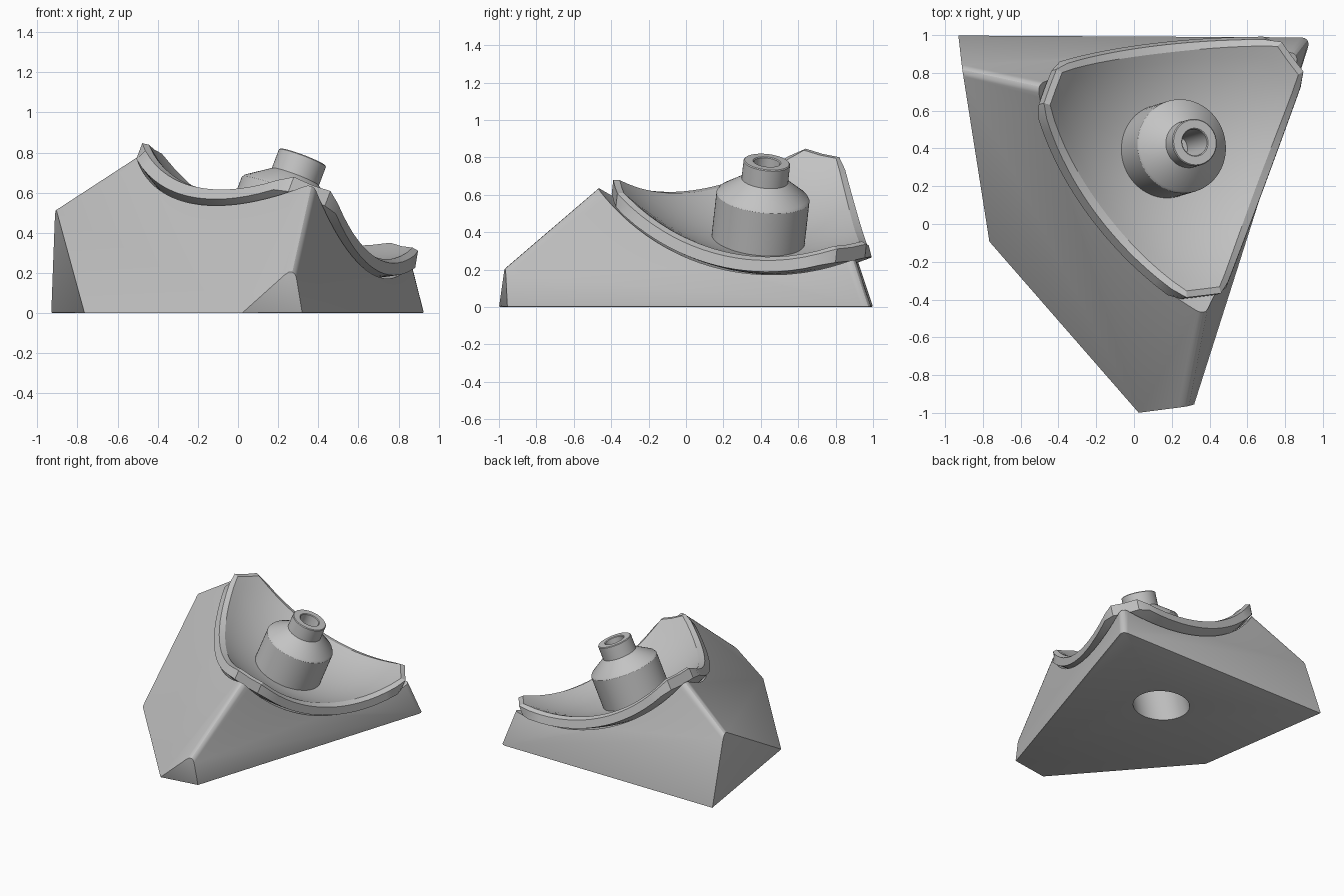
import bpy, bmesh, math
from mathutils import Vector

if "Cube" in bpy.data.objects:
    bpy.data.objects.remove(bpy.data.objects["Cube"], do_unlink=True)

grey = bpy.data.materials.new("plain_grey")
grey.use_nodes = True
grey.diffuse_color = (0.55, 0.55, 0.55, 1)
grey.node_tree.nodes["Principled BSDF"].inputs["Base Color"].default_value = (0.55, 0.55, 0.55, 1)

# Frame of the dish: origin, leaning axis (downward) and two directions across it
origin = Vector((0.48, 0.48, 1.195))
axis = Vector((-0.35, -0.105, -0.93)).normalized()
side = Vector((-0.92, 0.26, -0.325))            # toward the left corner
side = (side - axis * side.dot(axis)).normalized()
across = axis.cross(side)

RADIUS = 1.2          # inner radius of the dish
LIFT = -0.28          # position of the sphere centre along the axis
THICK = 0.085         # rim depth
sphere_centre = origin + axis * LIFT


def make_object(name, bm):
    bmesh.ops.recalc_face_normals(bm, faces=bm.faces)
    mesh = bpy.data.meshes.new(name)
    bm.to_mesh(mesh)
    bm.free()
    mesh.materials.append(grey)
    obj = bpy.data.objects.new(name, mesh)
    bpy.context.collection.objects.link(obj)
    return obj


def activate(obj):
    bpy.ops.object.select_all(action='DESELECT')
    obj.select_set(True)
    bpy.context.view_layer.objects.active = obj


def smooth(obj, angle=28):
    activate(obj)
    bpy.ops.object.shade_smooth_by_angle(angle=math.radians(angle))


def clip(bm, co, normal):
    """Remove what lies on the normal side of the plane and close the cut."""
    cut = bmesh.ops.bisect_plane(bm, geom=bm.verts[:] + bm.edges[:] + bm.faces[:], dist=1e-5,
                                 plane_co=co, plane_no=normal, clear_outer=True)
    edges = [e for e in cut["geom_cut"] if isinstance(e, bmesh.types.BMEdge)]
    bmesh.ops.contextual_create(bm, geom=edges)


def lathe(name, profile):
    """Turn (radius, distance along the axis) points about the dish axis."""
    bm = bmesh.new()
    verts = [bm.verts.new(origin + axis * s + side * r) for r, s in profile]
    edges = [bm.edges.new(pair) for pair in zip(verts, verts[1:])]
    bmesh.ops.spin(bm, geom=verts + edges, cent=origin, axis=axis,
                   angle=math.tau, steps=64, use_merge=True)
    bmesh.ops.remove_doubles(bm, verts=bm.verts, dist=1e-4)
    return make_object(name, bm)


def subtract(obj, cutter):
    cutter.hide_render = True
    mod = obj.modifiers.new("cut", 'BOOLEAN')
    mod.operation, mod.solver, mod.object = 'DIFFERENCE', 'EXACT', cutter
    activate(obj)
    bpy.ops.object.modifier_apply(modifier=mod.name)
    bpy.data.objects.remove(cutter, do_unlink=True)


# Base: a block trimmed by three leaning sides and two end caps
apex = Vector((0.56, 0.50, 1.49))
back_left = Vector((-0.93, 1, 0))
left = Vector((-0.765, -0.1, 0))
front = Vector((0.02, -1.0, 0))
front_right = Vector((0.32, -0.955, 0))
back_right = Vector((0.94, 0.99, 0))
left_ridge = Vector((-0.905, 0.79, 0.54))
front_ridge = Vector((0.25, -0.97, 0.2))

bm = bmesh.new()
bmesh.ops.create_cube(bm, size=4)
bmesh.ops.translate(bm, verts=bm.verts, vec=(0, 0, 2))
inside = Vector((0.1, 0.2, 0.1))
for p, q, r in ((back_left, back_right, apex), (front_right, back_right, apex),
                (left, front, apex), (back_left, left, left_ridge),
                (front, front_right, front_ridge)):
    normal = (q - p).cross(r - p).normalized()
    if normal.dot(inside - p) > 0:
        normal.negate()
    clip(bm, p, normal)
ridges = [e for e in bm.edges if any((v.co - apex).length < 0.01 for v in e.verts)]
bmesh.ops.bevel(bm, geom=ridges, offset=0.05, segments=4, profile=0.5, affect='EDGES')
foot = [e for e in bm.edges if all(v.co.z < 0.001 for v in e.verts)]
bmesh.ops.bevel(bm, geom=foot, offset=0.008, segments=2, profile=0.5, affect='EDGES')
base = make_object("base", bm)

# Spherical seat and round bore in the base
bm = bmesh.new()
bmesh.ops.create_uvsphere(bm, u_segments=128, v_segments=64, radius=RADIUS + THICK + 0.01)
bmesh.ops.translate(bm, verts=bm.verts, vec=sphere_centre)
subtract(base, make_object("seat_cutter", bm))
subtract(base, lathe("bore_cutter", [(0, 0.9), (0.2, 0.9), (0.2, 1.5), (0, 1.5)]))
smooth(base)


# Dish: spherical triangle with clipped corners and a chamfered rim
def depth(radius, reach):
    return LIFT + math.sqrt(radius * radius - reach * reach)


def rim_reach(radius, angle):
    """Distance from the axis to the rim: three drafted sides, three blunt corners."""
    reach = 0.6
    for _ in range(30):
        limit = 0.287 + 0.33 * depth(radius, reach)
        reach = min([limit / max(math.cos(angle - math.radians(60 + 120 * k)), 0.01)
                     for k in range(3)] +
                    [0.8 / max(math.cos(angle - math.radians(120 * k)), 0.01)
                     for k in range(3)])
    return reach


steps = 20
corner = 7
third = [-corner, 0] + [corner + (120 - 2 * corner) * i / steps for i in range(steps)]
angles = [math.radians(120 * k + t) for k in range(3) for t in third]
fractions = [0.1 * i for i in range(1, 10)]

bm = bmesh.new()
top = bm.verts.new(origin + axis * depth(RADIUS, 0))
bottom = bm.verts.new(origin + axis * depth(RADIUS + THICK, 0))
columns = []
for angle in angles:
    crest = rim_reach(RADIUS, angle) - 0.035
    shoulder = rim_reach(RADIUS + 0.025, angle)
    lower = rim_reach(RADIUS + THICK, angle)
    profile = [(RADIUS, f * crest) for f in fractions + [1]]
    profile += [(RADIUS + 0.025, shoulder)]
    profile += [(RADIUS + THICK, f * lower) for f in [1] + fractions[::-1]]
    out = side * math.cos(angle) + across * math.sin(angle)
    columns.append([bm.verts.new(origin + axis * depth(radius, reach) + out * reach)
                    for radius, reach in profile])
for one, two in zip(columns, columns[1:] + columns[:1]):
    bm.faces.new((top, one[0], two[0]))
    bm.faces.new((bottom, two[-1], one[-1]))
    for i in range(len(one) - 1):
        bm.faces.new((one[i], one[i + 1], two[i + 1], two[i]))
smooth(make_object("dish", bm))

# Stepped hollow post standing in the dish
post = lathe("post", [(0, 0.97), (0.25, 0.97), (0.25, 0.65), (0.24, 0.635), (0.125, 0.555),
                      (0.125, 0.455), (0.12, 0.45), (0.075, 0.45), (0.07, 0.455),
                      (0.07, 0.75), (0, 0.75)])
smooth(post)
